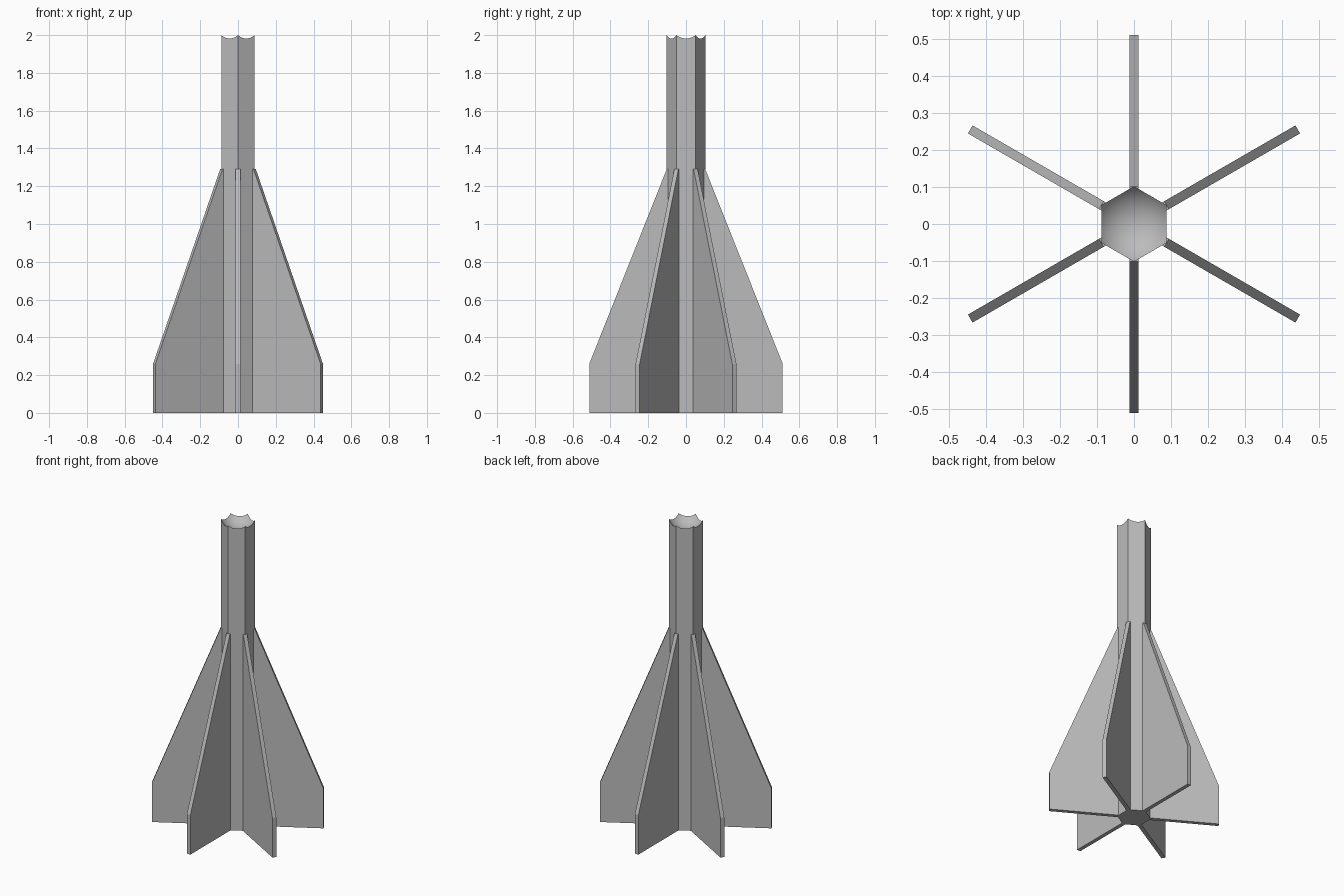
import bpy, bmesh
from math import radians
from mathutils import Matrix

cube = bpy.data.objects.get("Cube")
if cube:
    bpy.data.objects.remove(cube, do_unlink=True)

HEIGHT, RADIUS = 2.0, 0.102
CUP = 0.12           # radius of the hollow in the top
FIN_THICK = 0.025

grey = bpy.data.materials.new("grey")
grey.use_nodes = True
COLOUR = (0.5, 0.5, 0.5, 1)
grey.diffuse_color = COLOUR
grey.node_tree.nodes["Principled BSDF"].inputs["Base Color"].default_value = COLOUR

# Hexagonal column
bpy.ops.mesh.primitive_cylinder_add(vertices=6, radius=RADIUS, depth=HEIGHT,
                                    location=(0, 0, HEIGHT / 2))
column = bpy.context.object
column.name = "column"
column.data.materials.append(grey)

# Spherical hollow whose surface meets the column's top corners
cup_z = HEIGHT + (CUP**2 - RADIUS**2) ** 0.5
bpy.ops.mesh.primitive_uv_sphere_add(segments=64, ring_count=48, radius=CUP,
                                     location=(0, 0, cup_z))
cutter = bpy.context.object
cutter.name = "cup_cutter"
cutter.hide_render = True
cutter.data.materials.append(grey)

cut = column.modifiers.new("cup", 'BOOLEAN')
cut.operation = 'DIFFERENCE'
cut.solver = 'EXACT'
cut.object = cutter
bpy.ops.object.select_all(action='DESELECT')
column.select_set(True)
bpy.context.view_layer.objects.active = column
bpy.ops.object.modifier_apply(modifier=cut.name)
bpy.data.objects.remove(cutter, do_unlink=True)
bpy.ops.object.shade_smooth_by_angle(angle=radians(25))

# Fin: side profile in (radius, height), extruded to its thickness
profile = [(0.09, 0), (0.512, 0), (0.512, 0.26), (RADIUS, 1.29), (0.09, 1.29)]
fin_mesh = bpy.data.meshes.new("fin")
bm = bmesh.new()
face = bm.faces.new([bm.verts.new((r, -FIN_THICK / 2, z)) for r, z in profile])
side = bmesh.ops.extrude_face_region(bm, geom=[face])["geom"]
bmesh.ops.translate(bm, vec=(0, FIN_THICK, 0),
                    verts=[v for v in side if isinstance(v, bmesh.types.BMVert)])
bmesh.ops.recalc_face_normals(bm, faces=bm.faces)
bm.to_mesh(fin_mesh)
bm.free()
fin_mesh.materials.append(grey)

# One fin on each corner of the column
for i in range(6):
    fin = bpy.data.objects.new(f"fin_{i + 1}", fin_mesh)
    fin.matrix_world = Matrix.Rotation(radians(30 + 60 * i), 4, 'Z')
    bpy.context.collection.objects.link(fin)
